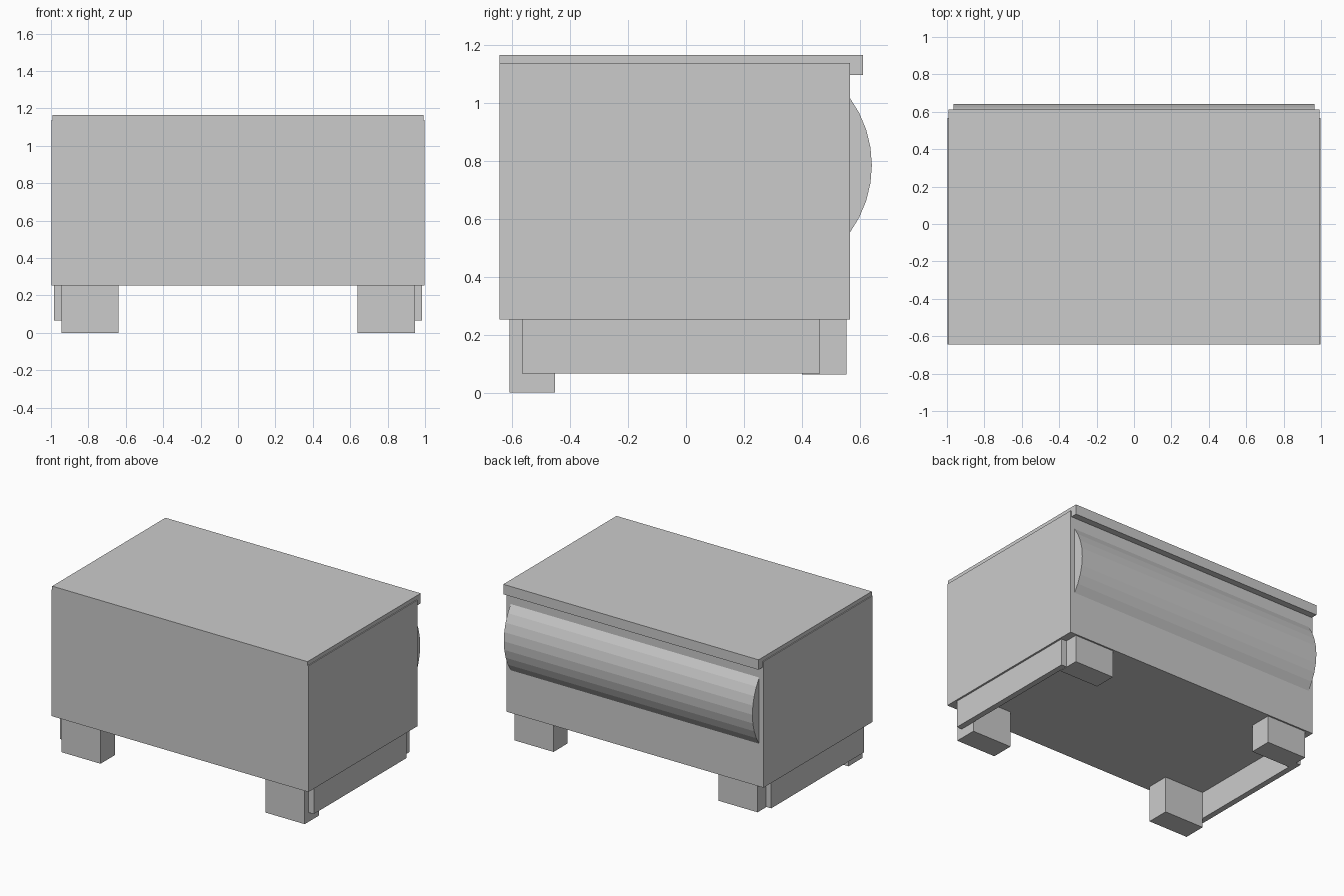
import bpy, bmesh, math

if "Cube" in bpy.data.objects:
    bpy.data.objects.remove(bpy.data.objects["Cube"])


def prism(name, profile, x0, x1):
    """Extrude a (y, z) outline along x."""
    bm = bmesh.new()
    face = bm.faces.new([bm.verts.new((x0, y, z)) for y, z in profile])
    res = bmesh.ops.extrude_face_region(bm, geom=[face])
    verts = [g for g in res["geom"] if isinstance(g, bmesh.types.BMVert)]
    bmesh.ops.translate(bm, verts=verts, vec=(x1 - x0, 0, 0))
    bmesh.ops.recalc_face_normals(bm, faces=bm.faces)
    mesh = bpy.data.meshes.new(name)
    bm.to_mesh(mesh)
    bm.free()
    obj = bpy.data.objects.new(name, mesh)
    bpy.context.collection.objects.link(obj)
    return obj


def box(name, x0, x1, y0, y1, z0, z1):
    return prism(name, [(y0, z0), (y1, z0), (y1, z1), (y0, z1)], x0, x1)


# Main cabinet
box("body", -0.998, 0.998, -0.645, 0.566, 0.253, 1.138)

# Thin lid with a lip hanging over the back
prism("lid", [(-0.645, 1.138), (0.566, 1.138), (0.566, 1.096),
              (0.611, 1.096), (0.611, 1.166), (-0.645, 1.166)], -0.991, 0.991)

# Faceted rounded bulge on the back
half, rise, mid_z, back_y = 0.234, 0.077, 0.785, 0.565
radius = (half ** 2 + rise ** 2) / (2 * rise)
sweep = math.asin(half / radius)
steps = 8
arc = [(back_y + rise - radius + radius * math.cos(a), mid_z + radius * math.sin(a))
       for a in (-sweep + 2 * sweep * i / steps for i in range(steps + 1))]
prism("back_bulge", arc, -0.965, 0.965)

# Feet and side rails, mirrored left and right
parts = [("front_foot", 0.64, 0.945, -0.61, -0.452, 0.0, 0.253),
         ("back_foot", 0.64, 0.945, 0.40, 0.555, 0.062, 0.253),
         ("side_rail", 0.945, 0.985, -0.566, 0.462, 0.065, 0.253)]
for name, x0, x1, *rest in parts:
    box(name + "_right", x0, x1, *rest)
    box(name + "_left", -x1, -x0, *rest)
